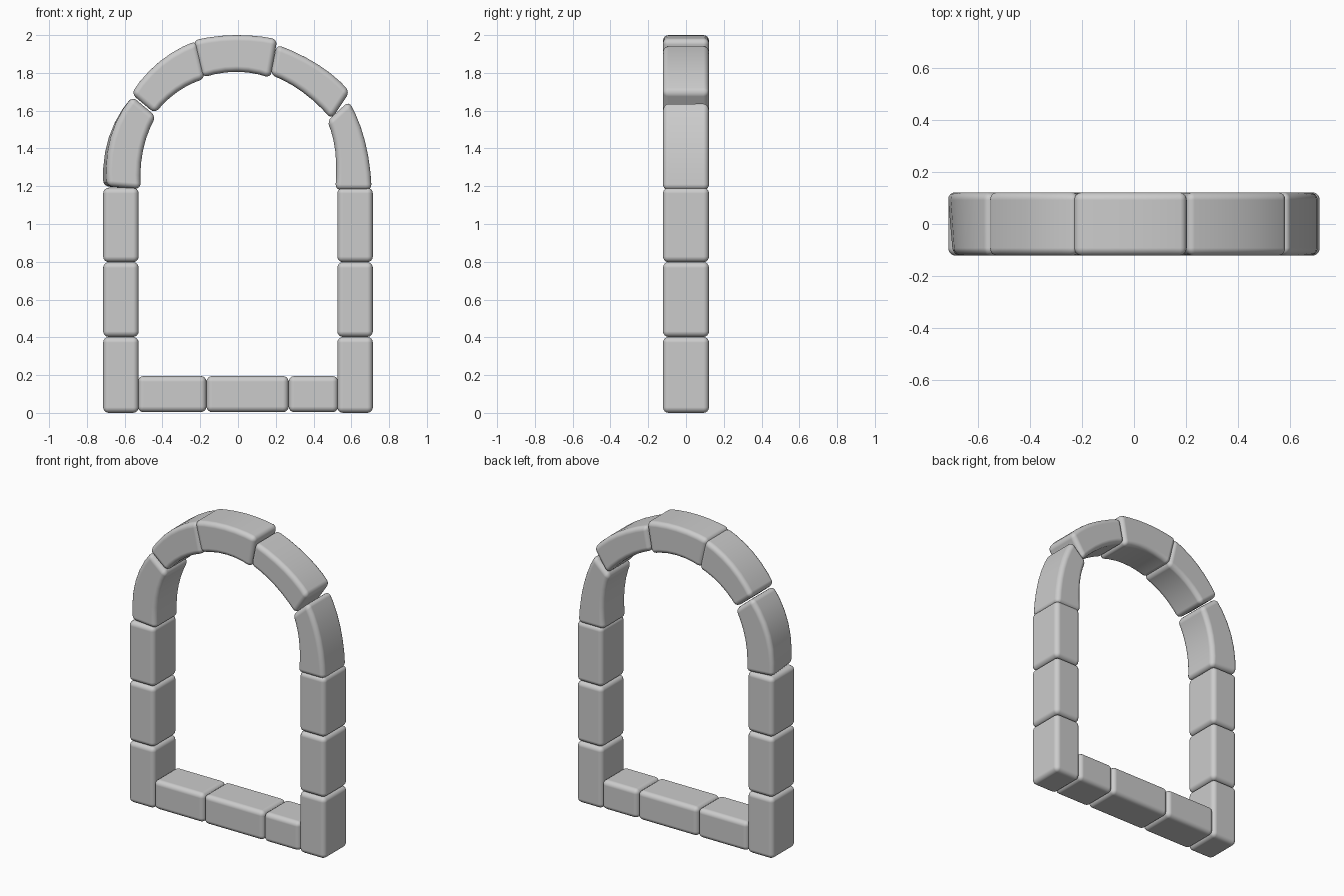
import bpy, bmesh
from mathutils import Vector

if "Cube" in bpy.data.objects:
    bpy.data.objects.remove(bpy.data.objects["Cube"])

D = 0.122      # half depth of the frame
SEG = 6        # steps along each curved stone


def finish(name, bm, bevel):
    """Turn a bmesh into a softly rounded stone."""
    bmesh.ops.recalc_face_normals(bm, faces=bm.faces)
    me = bpy.data.meshes.new(name)
    bm.to_mesh(me)
    bm.free()
    me.shade_smooth()
    ob = bpy.data.objects.new(name, me)
    bpy.context.collection.objects.link(ob)
    b = ob.modifiers.new("rounded", 'BEVEL')
    b.width, b.segments = bevel, 4
    b.limit_method, b.angle_limit = 'ANGLE', 0.7
    b.harden_normals = True
    return ob


def block(name, x0, x1, z0, z1):
    bm = bmesh.new()
    bmesh.ops.create_cube(bm, size=1)
    for v in bm.verts:
        v.co = ((x0 + x1) / 2 + v.co.x * (x1 - x0), v.co.y * 2 * D,
                (z0 + z1) / 2 + v.co.z * (z1 - z0))
    return finish(name, bm, 0.03)


def arc(pts, t):
    """Quadratic curve through start, middle and end points."""
    a, m, b = (Vector(p) for p in pts)
    return a * (1 - t) * (1 - 2 * t) + m * 4 * t * (1 - t) + b * t * (2 * t - 1)


def arch_stone(name, outer, inner, front_shift=0.0):
    bm = bmesh.new()
    rings = []
    for i in range(SEG + 1):
        t = i / SEG
        o, n = arc(outer, t), arc(inner, t)
        s = front_shift * (1 - t)
        rings.append([bm.verts.new(c) for c in (
            (o.x + s, -D, o.y), (o.x, D, o.y), (n.x, D, n.y), (n.x, -D, n.y))])
    for r, q in zip(rings, rings[1:]):
        for k in range(4):
            j = (k + 1) % 4
            bm.faces.new((r[k], r[j], q[j], q[k]))
    bm.faces.new(rings[0])
    bm.faces.new(rings[-1][::-1])
    return finish(name, bm, 0.03)


# Upright side stones
levels = [0.0, 0.402, 0.798, 1.192]
for side, s in (("left", -1), ("right", 1)):
    for i in range(3):
        x = sorted((s * 0.526, s * 0.714))
        block(f"{side}_jamb_stone_{i + 1}", x[0], x[1], levels[i], levels[i + 1])

# Sill stones
cuts = [-0.53, -0.167, 0.268, 0.53]
for i in range(3):
    block(f"sill_stone_{i + 1}", cuts[i], cuts[i + 1], 0.004, 0.195)

# Arch stones, from lower left round to lower right
arch_stone("arch_lower_left",
           [(-0.717, 1.20), (-0.685, 1.46), (-0.56, 1.675)],
           [(-0.515, 1.185), (-0.503, 1.39), (-0.435, 1.57)], 0.025)
arch_stone("arch_upper_left",
           [(-0.565, 1.69), (-0.415, 1.86), (-0.22, 1.97)],
           [(-0.44, 1.585), (-0.32, 1.70), (-0.175, 1.77)])
arch_stone("keystone",
           [(-0.237, 1.972), (-0.015, 2.0), (0.208, 1.978)],
           [(-0.188, 1.775), (-0.005, 1.806), (0.172, 1.773)])
arch_stone("arch_upper_right",
           [(0.205, 1.95), (0.43, 1.84), (0.592, 1.70)],
           [(0.172, 1.79), (0.34, 1.70), (0.495, 1.555)])
arch_stone("arch_lower_right",
           [(0.587, 1.65), (0.672, 1.44), (0.708, 1.18)],
           [(0.472, 1.545), (0.515, 1.385), (0.515, 1.18)])
